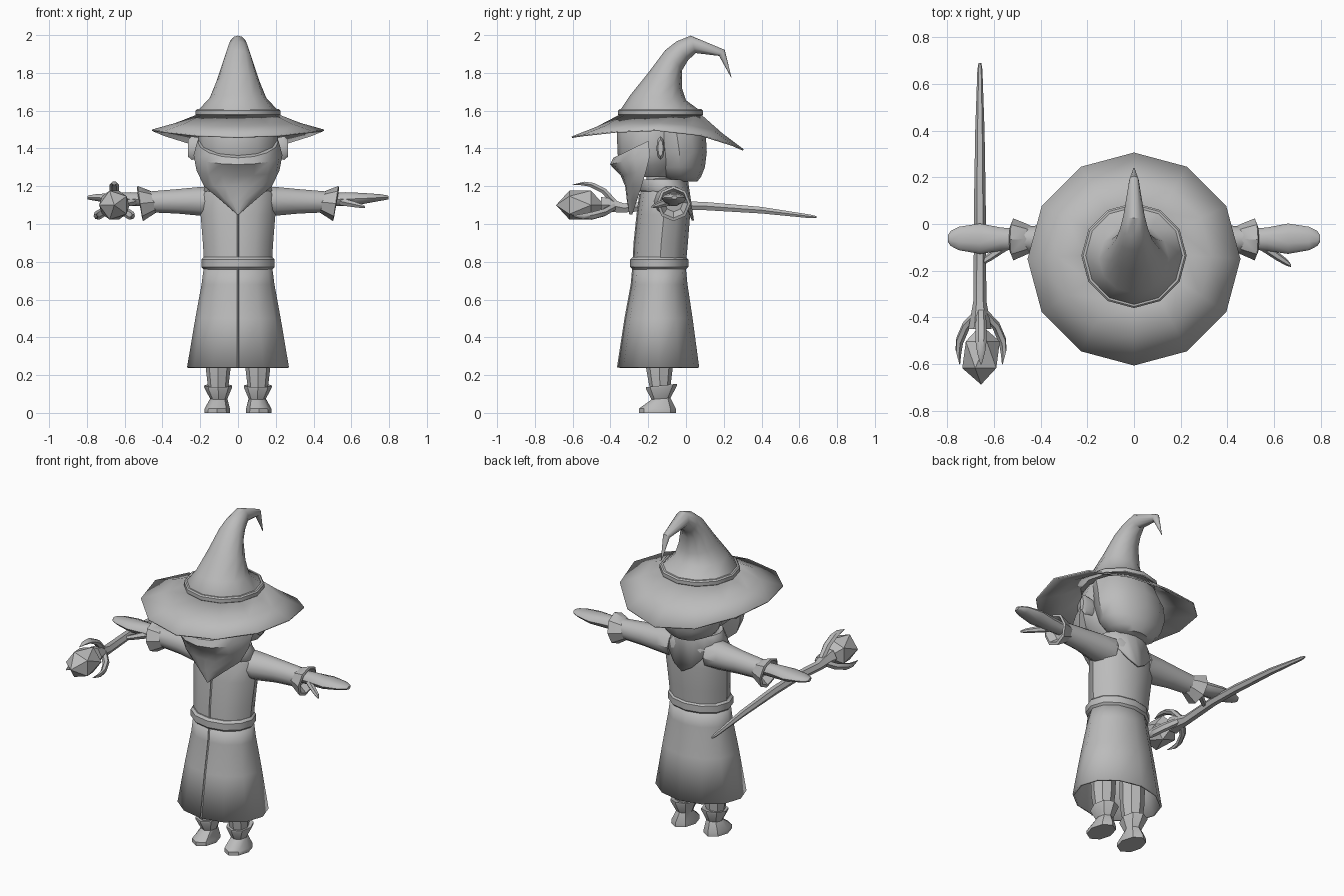
import bpy, bmesh, math
from mathutils import Vector as V

grey = bpy.data.materials.new("plain_grey")
grey.diffuse_color = (0.5, 0.5, 0.5, 1)


def finish(name, bm, smooth=True, thick=0):
    bmesh.ops.remove_doubles(bm, verts=bm.verts, dist=0.0005)
    bmesh.ops.recalc_face_normals(bm, faces=bm.faces)
    me = bpy.data.meshes.new(name)
    bm.to_mesh(me)
    bm.free()
    me.materials.append(grey)
    ob = bpy.data.objects.new(name, me)
    bpy.context.collection.objects.link(ob)
    if thick:
        mod = ob.modifiers.new("thickness", 'SOLIDIFY')
        mod.thickness = thick
    if smooth:
        bpy.ops.object.select_all(action='DESELECT')
        ob.select_set(True)
        bpy.context.view_layer.objects.active = ob
        bpy.ops.object.shade_smooth_by_angle(angle=math.radians(38))
    return ob


def skin(name, loops, caps=True, loop=False, **kw):
    """Bridge a list of equal point loops into one surface."""
    bm = bmesh.new()
    rows = [[bm.verts.new(p) for p in l] for l in loops]
    n = len(rows[0])
    pairs = list(zip(rows, rows[1:])) + ([(rows[-1], rows[0])] if loop else [])
    for a, b in pairs:
        for i in range(n):
            j = (i + 1) % n
            bm.faces.new((a[i], a[j], b[j], b[i]))
    if caps and not loop:
        bm.faces.new(rows[0])
        bm.faces.new(rows[-1])
    return finish(name, bm, **kw)


def ellipse(c, u, v, n=12):
    c, u, v = V(c), V(u), V(v)
    return [c + u * math.cos(t) + v * math.sin(t)
            for t in (2 * math.pi * i / n for i in range(n))]


def stack(name, rows, n=12, cx=0, **kw):
    """Horizontal rings: height, half width, front y, back y."""
    return skin(name, [ellipse((cx, (f + b) / 2, z), (w, 0, 0), (0, (b - f) / 2, 0), n)
                       for z, w, f, b in rows], **kw)


def along_x(name, rows, n=10, s=1, **kw):
    """Rings across x: x, y, z, half y, half z, top lean."""
    return skin(name, [ellipse((s * x, y, z), (0, hy, 0), (s * k, 0, hz), n)
                       for x, y, z, hy, hz, k in rows], **kw)


def band(name, cy, rx, ry, z0, z1, t):
    e = (z1 - z0) * 0.2
    prof = [(0, z0), (t - e, z0), (t, z0 + e), (t, z1 - e), (t - e, z1), (0, z1)]
    return skin(name, [ellipse((0, cy, z), (rx + d, 0, 0), (0, ry + d, 0))
                       for d, z in prof], loop=True)


# Robe: hollow skirt, closed torso, belt and front seam
stack("robe_skirt", [(0.24, 0.27, -0.36, 0.07), (0.5, 0.226, -0.32, 0.035),
                     (0.68, 0.193, -0.287, 0.008), (0.78, 0.18, -0.278, -0.002)],
      caps=False, thick=0.012)
stack("robe_torso", [(0.77, 0.178, -0.278, -0.002), (0.9, 0.186, -0.272, 0.01),
                     (1.05, 0.198, -0.256, 0.022), (1.16, 0.198, -0.242, 0.02),
                     (1.21, 0.16, -0.228, 0.0), (1.24, 0.09, -0.2, -0.05)])
band("belt", -0.142, 0.172, 0.132, 0.76, 0.825, 0.022)
skin("robe_seam", [ellipse((0, y, z), (0.005, 0, 0), (0, 0.006, 0), 4)
                   for z, y in ((0.24, -0.36), (0.5, -0.32), (0.68, -0.287), (0.78, -0.278),
                                (0.9, -0.272), (1.05, -0.256), (1.16, -0.242))], smooth=False)

# Hood lying on the shoulders, ending in a point down the back
hood = [[], [], []]
for i in range(16):
    c, s = math.cos(i * math.pi / 8), math.sin(i * math.pi / 8)
    drop = max(0, s) ** 3
    hood[0].append((0.10 * c, -0.13 + 0.09 * s, 1.225))
    hood[1].append((0.15 * c, -0.115 + 0.125 * s, 1.235))
    hood[2].append((0.19 * c * (1 - 0.25 * drop), -0.105 + 0.147 * s, 1.175 - 0.155 * drop))
skin("hood", hood, caps=False, thick=0.012)

# Legs, boots, sleeves, hands and ears on both sides
for s, side in ((-1, "left"), (1, "right")):
    stack(side + "_leg", [(0.12, 0.052, -0.19, -0.085), (0.24, 0.066, -0.212, -0.07),
                          (0.4, 0.07, -0.215, -0.065)], 8, s * 0.105)
    boot = [(0, 0.11, -0.152, 0.068, 0.098, 0), (0.022, 0.11, -0.152, 0.067, 0.098, 0),
            (0.075, 0.102, -0.132, 0.046, 0.05, 0.004), (0.135, 0.105, -0.13, 0.074, 0.082, 0.009),
            (0.145, 0.105, -0.13, 0.074, 0.082, 0.009), (0.14, 0.105, -0.13, 0.05, 0.05, 0.006)]
    skin(side + "_boot", [ellipse((s * x, y, z), (w, 0, 0), (0, d, k), 8)
                          for z, x, y, w, d, k in boot])
    along_x(side + "_sleeve", [(0.12, -0.085, 1.12, 0.095, 0.085, 0), (0.2, -0.08, 1.12, 0.085, 0.08, 0),
                               (0.32, -0.07, 1.12, 0.066, 0.068, 0), (0.47, -0.065, 1.117, 0.056, 0.058, 0)],
            s=s)
    along_x(side + "_cuff", [(0.435, -0.065, 1.115, 0.054, 0.05, 0.01), (0.46, -0.065, 1.115, 0.066, 0.064, 0.012),
                             (0.517, -0.066, 1.108, 0.09, 0.093, 0.014), (0.522, -0.066, 1.11, 0.076, 0.078, 0.014),
                             (0.48, -0.065, 1.115, 0.05, 0.05, 0.01)], 8, s)
    along_x(side + "_hand", [(0.45, -0.065, 1.128, 0.04, 0.036, 0), (0.57, -0.065, 1.132, 0.05, 0.038, 0),
                             (0.66, -0.063, 1.135, 0.065, 0.031, 0), (0.75, -0.062, 1.14, 0.05, 0.019, 0),
                             (0.785, -0.062, 1.14, 0.032, 0.013, 0), (0.797, -0.062, 1.14, 0.014, 0.009, 0)], s=s)
    along_x(side + "_thumb", [(0.54, -0.085, 1.12, 0.026, 0.024, 0), (0.61, -0.135, 1.105, 0.021, 0.018, 0),
                              (0.655, -0.165, 1.095, 0.015, 0.012, 0), (0.672, -0.178, 1.09, 0.006, 0.006, 0)], 6, s)
    skin(side + "_ear", [ellipse((s * x, -0.135, 1.402), (0, a, 0), (0, 0, b), 8)
                         for x, a, b in ((0.19, 0.02, 0.05), (0.245, 0.022, 0.063), (0.265, 0.014, 0.045))])

# Head, neck and hair
stack("neck", [(1.2, 0.085, -0.21, -0.06), (1.3, 0.085, -0.21, -0.06)])
stack("head", [(1.25, 0.12, -0.28, -0.06), (1.31, 0.185, -0.335, -0.02), (1.37, 0.21, -0.362, 0.0),
               (1.48, 0.212, -0.366, 0.02), (1.56, 0.19, -0.33, 0.02)])
stack("hair", [(1.225, 0.09, -0.08, 0.06), (1.25, 0.15, -0.13, 0.08), (1.3, 0.195, -0.165, 0.1),
               (1.38, 0.222, -0.18, 0.11), (1.47, 0.222, -0.2, 0.105), (1.56, 0.2, -0.25, 0.07)])

# Beard: half rings of half width, front y and z, back y and z
beard = [(0.215, -0.385, 1.35, -0.2, 1.44), (0.235, -0.402, 1.315, -0.19, 1.365),
         (0.22, -0.345, 1.255, -0.21, 1.285), (0.18, -0.322, 1.2, -0.235, 1.2),
         (0.09, -0.313, 1.125, -0.26, 1.125), (0.005, -0.3, 1.05, -0.285, 1.05)]
skin("beard", [[(w * math.cos(t), yb + (yf - yb) * math.sin(t), zb + (zf - zb) * math.sin(t))
                for t in (math.pi * i / 8 for i in range(9))] for w, yf, zf, yb, zb in beard])

# Hat: saddle-shaped brim, band and bent cone
brim = []
for r, cy, z, sag in ((0.456, -0.15, 1.5, 1), (0.33, -0.14, 1.535, 0.5), (0.215, -0.135, 1.58, 0)):
    ring = []
    for i in range(12):
        c, s = math.cos(i * math.pi / 6), math.sin(i * math.pi / 6)
        ring.append((r * c, cy + r * s, z - sag * s * s * (0.105 if s > 0 else 0.037)))
    brim.append(ring)
skin("hat_brim", brim, caps=False, thick=0.008)
band("hat_band", -0.135, 0.207, 0.207, 1.572, 1.608, 0.018)
cone = [(-0.347, 1.575, 0.08, 1.575, 0.212), (-0.345, 1.607, 0.075, 1.6, 0.21),
        (-0.297, 1.68, 0.0, 1.655, 0.15), (-0.2, 1.8, -0.022, 1.72, 0.112),
        (-0.11, 1.92, -0.02, 1.815, 0.077), (-0.05, 1.967, 0.01, 1.865, 0.06),
        (0.025, 1.997, 0.05, 1.905, 0.045), (0.205, 1.922, 0.175, 1.89, 0.02),
        (0.241, 1.775, 0.239, 1.775, 0.002)]
skin("hat_cone", [ellipse((0, (yf + yb) / 2, (zf + zb) / 2), (w, 0, 0),
                          (0, (yb - yf) / 2, (zb - zf) / 2)) for yf, zf, yb, zb, w in cone])

# Staff with three claws around a gem
SX, SZ = -0.655, 1.1
skin("staff", [ellipse((SX - 0.005, y, z), (r, 0, 0), (0, 0, r), 6)
               for y, z, r in ((-0.45, 1.1, 0.05), (-0.41, 1.1, 0.042), (-0.33, 1.085, 0.028),
                               (-0.1, 1.1, 0.026), (0.1, 1.095, 0.025), (0.4, 1.073, 0.02),
                               (0.66, 1.04, 0.011), (0.69, 1.037, 0.006))])
for k, deg in enumerate((90, 212, 328)):
    a = math.radians(deg)
    out, tan = V((math.cos(a), 0, math.sin(a))), V((-math.sin(a), 0, math.cos(a)))
    path = [(0.015, -0.38, 0.02), (0.075, -0.435, 0.024), (0.108, -0.5, 0.024),
            (0.115, -0.55, 0.017), (0.108, -0.6, 0.003)]
    loops = []
    for r, y, w in path:
        across = (out * 0.6 + V((0, 0.8, 0))) * min(0.018, w)
        loops.append(ellipse(V((SX, y, SZ)) + out * r, tan * w, across, 6))
    skin("staff_claw_%d" % (k + 1), loops)
bm = bmesh.new()
bmesh.ops.create_icosphere(bm, subdivisions=1, radius=1)
for v in bm.verts:
    v.co = V((SX + v.co.x * 0.09, -0.56 + v.co.z * 0.128, SZ + v.co.y * 0.09))
finish("staff_gem", bm, smooth=False)
